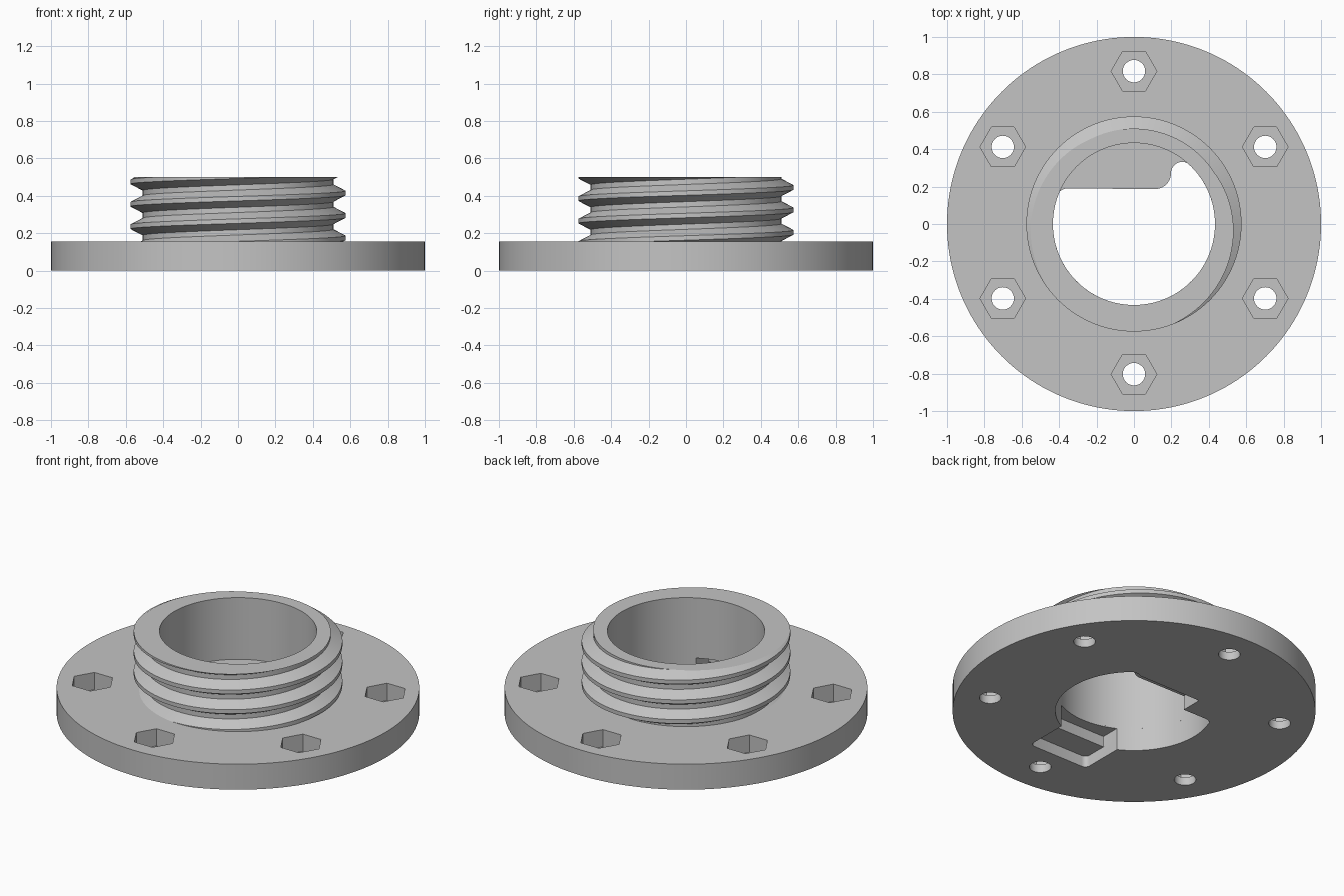
import bpy, bmesh
from math import sin, cos, pi, radians

if "Cube" in bpy.data.objects:
    bpy.data.objects.remove(bpy.data.objects["Cube"], do_unlink=True)

SEG = 120
DISK_TOP, NECK_TOP, BORE = 0.155, 0.5, 0.433

grey = bpy.data.materials.new("plain grey")
grey.use_nodes = True
grey.diffuse_color = (0.55, 0.55, 0.55, 1)
grey.node_tree.nodes["Principled BSDF"].inputs["Base Color"].default_value = grey.diffuse_color


def to_object(name, bm):
    bmesh.ops.recalc_face_normals(bm, faces=bm.faces[:])
    mesh = bpy.data.meshes.new(name)
    bm.to_mesh(mesh)
    bm.free()
    mesh.materials.append(grey)
    ob = bpy.data.objects.new(name, mesh)
    bpy.context.collection.objects.link(ob)
    return ob


def arc(cx, cy, r, a, b, n):
    """Points from angle a to angle b in degrees, both ends included."""
    angles = [radians(a + (b - a) * i / n) for i in range(n + 1)]
    return [(cx + r * cos(t), cy + r * sin(t)) for t in angles]


def circle(r, n=SEG, cx=0, cy=0):
    return arc(cx, cy, r, 0, 360, n)[:-1]


def prism(name, outline, z0, z1):
    bm = bmesh.new()
    base = bm.faces.new([bm.verts.new((x, y, z0)) for x, y in outline])
    out = bmesh.ops.extrude_face_region(bm, geom=[base])
    top = [v for v in out["geom"] if isinstance(v, bmesh.types.BMVert)]
    bmesh.ops.translate(bm, verts=top, vec=(0, 0, z1 - z0))
    return to_object(name, bm)


def rounded_rect(x0, x1, y0, y1, r):
    return (arc(x0 + r, y0 + r, r, 180, 270, 5) + arc(x1 - r, y0 + r, r, 270, 360, 5)
            + arc(x1 - r, y1 - r, r, 0, 90, 5) + arc(x0 + r, y1 - r, r, 90, 180, 5))


def cut(ob, outline, z0, z1):
    cutter = prism("cutter", outline, z0, z1)
    cutter.hide_render = True
    mod = ob.modifiers.new("cut", "BOOLEAN")
    mod.operation, mod.solver, mod.object = "DIFFERENCE", "EXACT", cutter
    bpy.context.view_layer.objects.active = ob
    bpy.ops.object.modifier_apply(modifier=mod.name)
    bpy.data.objects.remove(cutter, do_unlink=True)


def smooth(ob):
    bpy.ops.object.select_all(action="DESELECT")
    ob.select_set(True)
    bpy.context.view_layer.objects.active = ob
    bpy.ops.object.shade_smooth_by_angle(angle=radians(25))


# Flange disk
flange = prism("flange", circle(1.0, 160), 0, DISK_TOP)

# Bore, and below it the narrower opening that leaves a ledge at the back
cut(flange, circle(BORE), 0.125, 0.3)
opening = (arc(0, 0, BORE, 160, 404, 80) + arc(0.258, 0.272, 0.06, 35, 180, 12)
           + arc(0.113, 0.272, 0.085, 0, -90, 10) + arc(-0.355, 0.13, 0.06, 90, 140, 6))
cut(flange, opening, -0.1, 0.14)

# Slot under the ledge
cut(flange, rounded_rect(-0.2, 0.26, 0, 0.32, 0.01), -0.1, 0.087)

# Stepped keyway in the underside at the front
cut(flange, rounded_rect(-0.2, 0.2, -0.65, -0.3, 0.03), -0.1, 0.068)
cut(flange, rounded_rect(-0.2, 0.2, -0.5, -0.3, 0.004), -0.1, 0.134)

# Six bolt holes with hexagonal nut pockets
for k in range(6):
    a = radians(30 + 60 * k)
    x, y = 0.81 * cos(a), 0.007 + 0.81 * sin(a)
    cut(flange, circle(0.06, 32, x, y), -0.1, 0.1)
    cut(flange, circle(0.122, 6, x, y), 0.05, 0.3)
smooth(flange)

# Threaded neck: a helical strip, trimmed flat at both ends
PITCH, TURNS, CREST_Z = 0.12, 6, 0.175
profile = [(-0.06, 0.51), (-0.046, 0.51), (-0.012, 0.575), (0.012, 0.575), (0.046, 0.51)]
profile = profile[1:]
bm = bmesh.new()
rows = []
for i in range(SEG * TURNS + 1):
    t = 2 * pi * i / SEG
    z = CREST_Z + PITCH * (i / SEG - 2)
    rows.append([bm.verts.new((r * cos(t), r * sin(t), z + dz)) for dz, r in profile])
for i in range(SEG * TURNS):
    for j in range(3):
        bm.faces.new((rows[i][j], rows[i + 1][j], rows[i + 1][j + 1], rows[i][j + 1]))
    if i + 1 + SEG < len(rows):
        bm.faces.new((rows[i][3], rows[i + 1][3], rows[i + 1 + SEG][0], rows[i + SEG][0]))
for z, side in ((DISK_TOP, -1), (NECK_TOP, 1)):
    bmesh.ops.bisect_plane(bm, geom=bm.verts[:] + bm.edges[:] + bm.faces[:], dist=1e-6,
                           plane_co=(0, 0, z), plane_no=(0, 0, side), clear_outer=True)
bmesh.ops.holes_fill(bm, edges=[e for e in bm.edges if e.is_boundary], sides=0)
neck = to_object("threaded_neck", bm)
cut(neck, circle(BORE), 0, 1)
smooth(neck)
